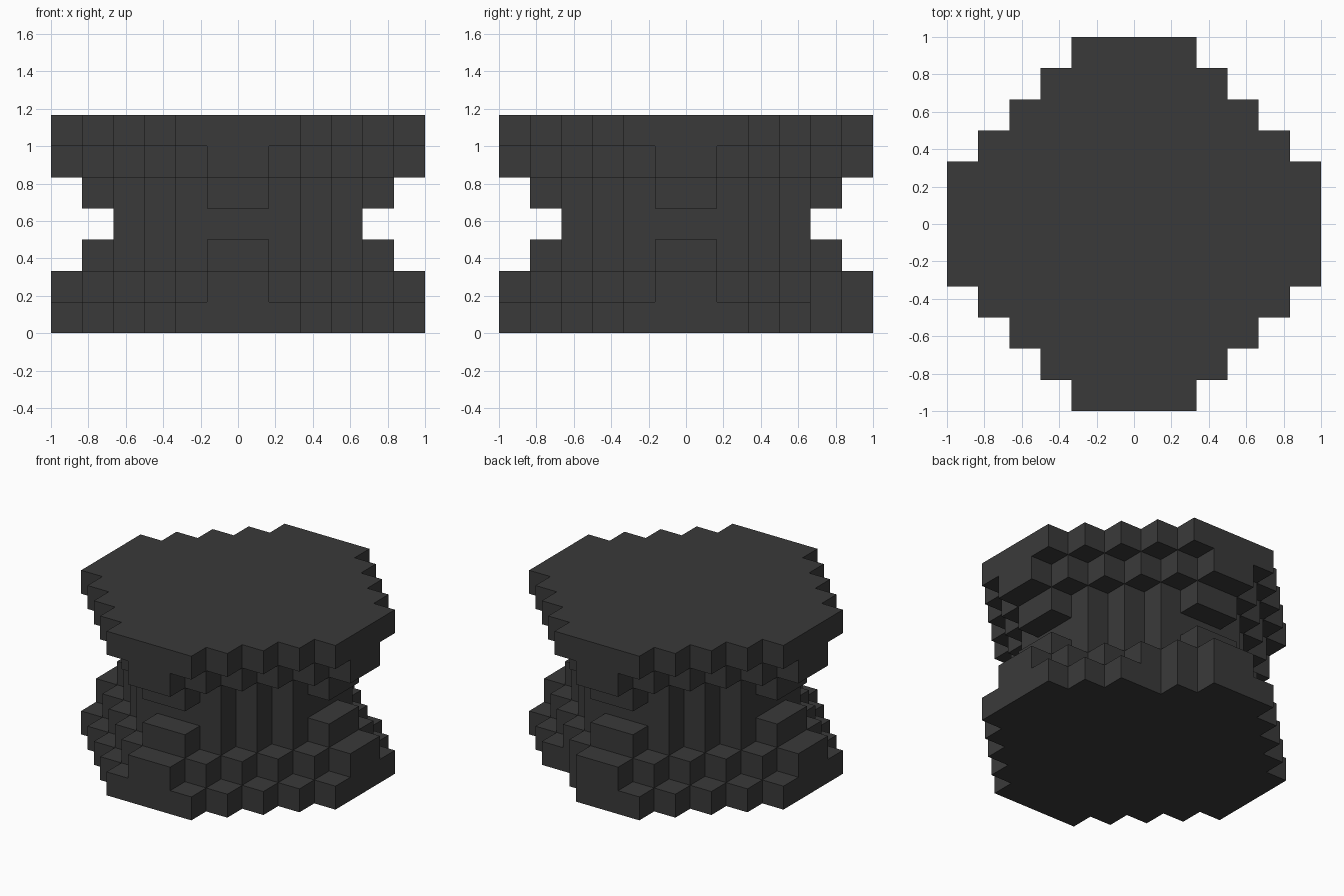
import bpy
import bmesh

cube = bpy.data.objects.get("Cube")
if cube:
    bpy.data.objects.remove(cube, do_unlink=True)

U = 1 / 6  # edge length of one block

stone = bpy.data.materials.new("dark_grey_stone")
stone.use_nodes = True
COLOUR = (0.042, 0.042, 0.042, 1)
stone.diffuse_color = COLOUR
stone.node_tree.nodes["Principled BSDF"].inputs["Base Color"].default_value = COLOUR


def prism(name, outlines, z0, z1):
    """Extrude counter-clockwise outlines (in block units) from z0 to z1."""
    bm = bmesh.new()
    for outline in outlines:
        base = bm.faces.new([bm.verts.new((x * U, y * U, z0 * U)) for x, y in outline])
        geom = bmesh.ops.extrude_face_region(bm, geom=[base], use_keep_orig=True)["geom"]
        top = [v for v in geom if isinstance(v, bmesh.types.BMVert)]
        bmesh.ops.translate(bm, verts=top, vec=(0, 0, (z1 - z0) * U))
    bmesh.ops.recalc_face_normals(bm, faces=bm.faces)
    mesh = bpy.data.meshes.new(name)
    bm.to_mesh(mesh)
    bm.free()
    mesh.materials.append(stone)
    obj = bpy.data.objects.new(name, mesh)
    bpy.context.collection.objects.link(obj)


def four_turns(points):
    """The points turned by 0, 90, 180 and 270 degrees."""
    turns = [points]
    for _ in range(3):
        turns.append([(-y, x) for x, y in turns[-1]])
    return turns


def stairs(reach):
    """One quadrant of a stepped disc, from the +x side to the +y side."""
    points = [(reach, 2)]
    for i in range(reach - 2):
        points += [(reach - 1 - i, 2 + i), (reach - 1 - i, 3 + i)]
    return points


def disc(reach):
    return [p for quadrant in four_turns(stairs(reach)) for p in quadrant]


def tabs(inner):
    """Four ledges, two blocks wide and one deep, one on each side."""
    return four_turns([(inner, -1), (inner + 1, -1), (inner + 1, 1), (inner, 1)])


# Bottom plate, with two blocks missing at the back left corner
notched = stairs(6)[:5] + [(2, 4), (2, 5), (1, 5), (1, 6)]
prism("bottom_plate", [notched + disc(6)[len(notched):]], 0, 1)

# Stepped layers around the waist
prism("lower_step", [disc(5)], 1, 2)
prism("column", [disc(4)], 2, 5)
prism("upper_step", [disc(5)], 5, 6)
prism("top_plate", [disc(6)], 6, 7)

# Ledges on the four sides, mirrored about the waist
for side, flip in (("lower", False), ("upper", True)):
    for part, inner, z in (("outer_ledges", 5, 1), ("inner_ledges", 4, 2)):
        z0 = 6 - z if flip else z
        prism(f"{side}_{part}", tabs(inner), z0, z0 + 1)
